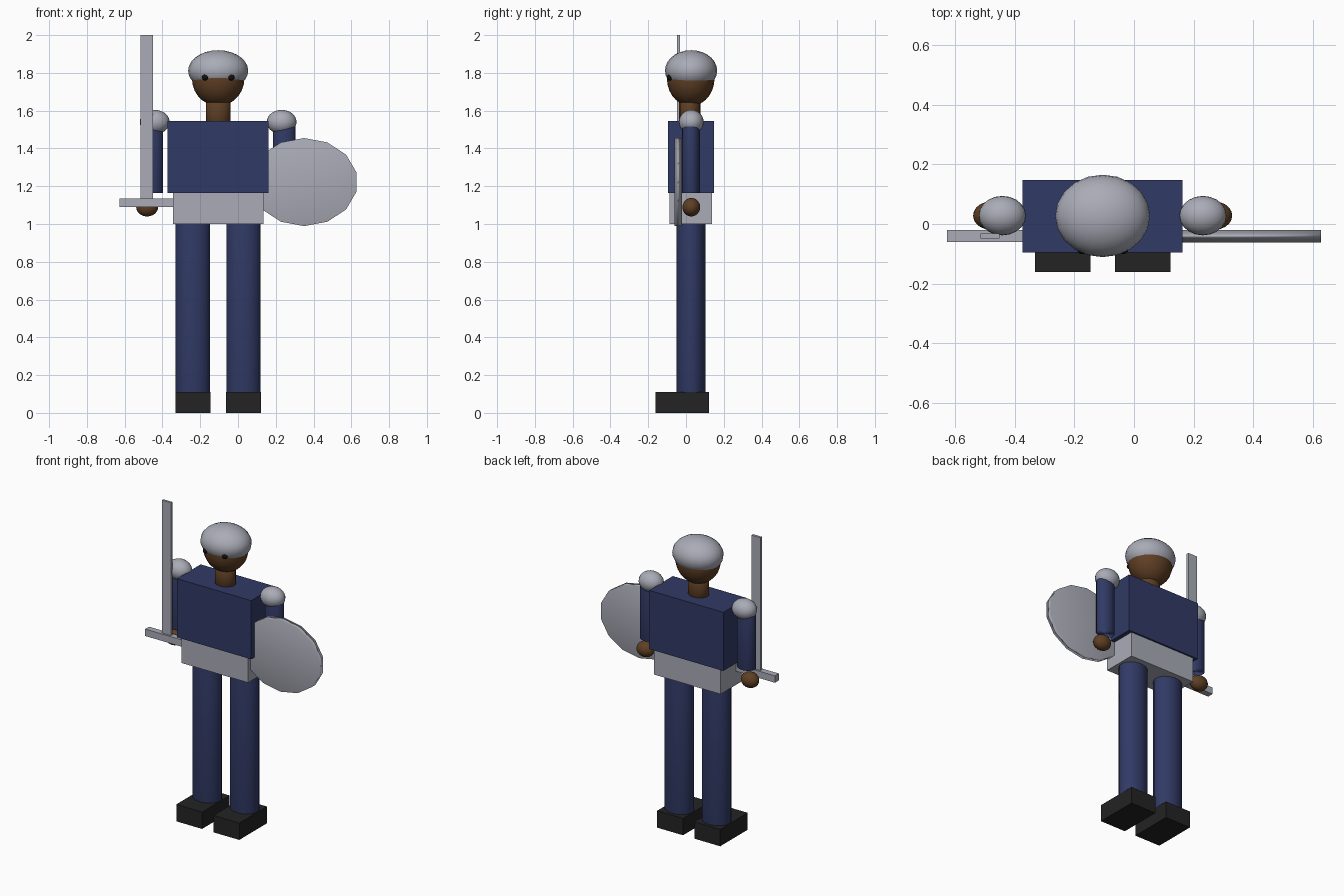
import bpy
from math import pi

cube = bpy.data.objects.get("Cube")
if cube:
    bpy.data.objects.remove(cube, do_unlink=True)

MID_X, MID_Y = -0.105, 0.026   # body axis


def material(name, rgb):
    m = bpy.data.materials.new(name)
    m.use_nodes = True
    m.diffuse_color = (*rgb, 1)
    m.node_tree.nodes["Principled BSDF"].inputs["Base Color"].default_value = (*rgb, 1)
    return m


steel = material("steel grey", (0.40, 0.41, 0.47))
navy = material("navy cloth", (0.03, 0.042, 0.13))
skin = material("brown skin", (0.115, 0.05, 0.018))
leather = material("black leather", (0.017, 0.017, 0.017))
black = material("eye black", (0.006, 0.006, 0.006))


def finish(name, mat, scale, smooth):
    ob = bpy.context.object
    ob.name = name
    ob.scale = scale
    ob.data.materials.append(mat)
    if smooth:
        bpy.ops.object.shade_smooth()
    return ob


def box(name, mat, x, y, z):
    """Box from its (low, high) extents on each axis."""
    spans = (x, y, z)
    bpy.ops.mesh.primitive_cube_add(size=1, location=[(a + b) / 2 for a, b in spans])
    return finish(name, mat, [b - a for a, b in spans], False)


def ball(name, mat, centre, radii):
    bpy.ops.mesh.primitive_uv_sphere_add(segments=20, ring_count=14, location=centre)
    return finish(name, mat, radii, True)


def column(name, mat, x, y, z, radii):
    """Upright oval cylinder between two heights."""
    bpy.ops.mesh.primitive_cylinder_add(vertices=14, radius=1, depth=1,
                                        location=(x, y, sum(z) / 2))
    return finish(name, mat, (*radii, z[1] - z[0]), True)


# Trunk, neck and head
box("torso", navy, (-0.373, 0.162), (-0.096, 0.148), (1.163, 1.545))
box("pelvis", steel, (-0.345, 0.135), (-0.088, 0.137), (1.0, 1.163))
column("neck", skin, MID_X, 0.02, (1.53, 1.66), (0.066, 0.056))
ball("head", skin, (MID_X, 0.025, 1.77), (0.139, 0.126, 0.145))
ball("helmet", steel, (MID_X, 0.027, 1.812), (0.159, 0.138, 0.108))

# Paired parts, mirrored across the body axis
for side, s in (("right", -1), ("left", 1)):
    ball(side + "_eye", black, (MID_X + s * 0.069, -0.084, 1.776), (0.017, 0.017, 0.016))
    ball(side + "_shoulder", steel, (MID_X + s * 0.336, 0.028, 1.54), (0.079, 0.066, 0.064))
    column(side + "_arm", navy, MID_X + s * 0.35, MID_Y, (1.163, 1.515), (0.06, 0.048))
    ball(side + "_hand", skin, (MID_X + s * 0.376, 0.028, 1.089), (0.058, 0.047, 0.049))
    leg_x = MID_X + s * 0.134
    column(side + "_leg", navy, leg_x, MID_Y, (0.11, 1.0), (0.093, 0.077))
    box(side + "_boot", leather, (leg_x - 0.093, leg_x + 0.093), (-0.161, 0.122), (0, 0.11))

# Sword held upright in the right hand
box("sword_blade", steel, (-0.515, -0.45), (-0.048, -0.032), (1.13, 2.0))
box("sword_guard", steel, (-0.627, -0.337), (-0.06, -0.02), (1.09, 1.135))

# Oval shield on the left arm
bpy.ops.mesh.primitive_cylinder_add(vertices=14, radius=1, depth=1,
                                    location=(0.35, -0.041, 1.222), rotation=(pi / 2, 0, 0))
finish("shield", steel, (0.284, 0.233, 0.042), True)
